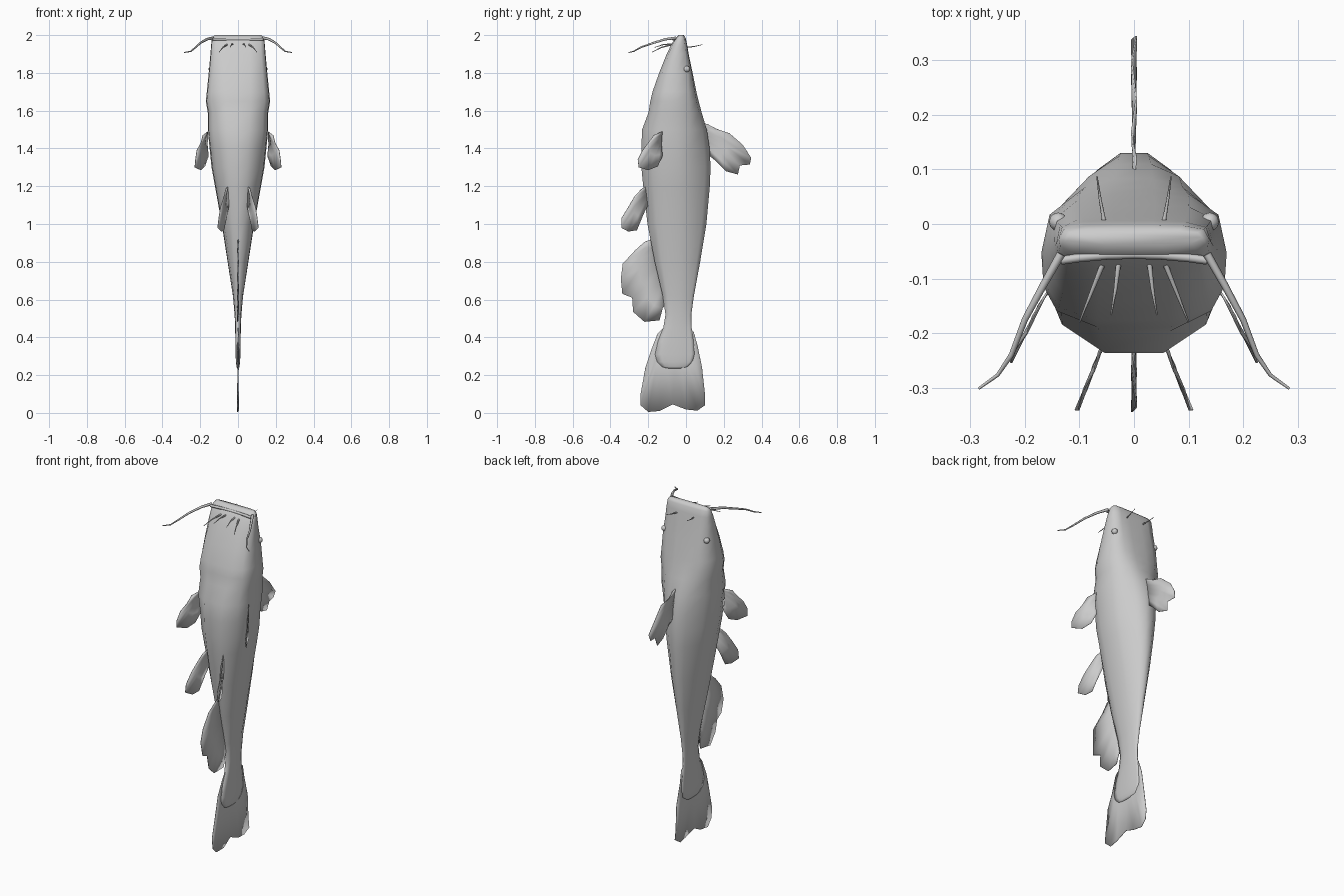
import bpy, bmesh, math
from mathutils import Vector

if "Cube" in bpy.data.objects:
    bpy.data.objects.remove(bpy.data.objects["Cube"])


def finish(name, bm, smooth=True):
    bmesh.ops.recalc_face_normals(bm, faces=bm.faces)
    me = bpy.data.meshes.new(name)
    bm.to_mesh(me)
    bm.free()
    for p in me.polygons:
        p.use_smooth = smooth
    ob = bpy.data.objects.new(name, me)
    bpy.context.collection.objects.link(ob)
    return ob


def fin(name, base, tips, xf=lambda y: 0.0, ripple=0.004, mirror=False):
    """Rippled fan sheet from a straight root to an outline of (y, z) tips."""
    bm = bmesh.new()
    a, b = Vector(base[0]), Vector(base[1])
    n, rows = len(tips), []
    for t in (0, 0.5, 1):
        row = []
        for i, tip in enumerate(tips):
            p = a.lerp(b, i / (n - 1)).lerp(Vector(tip), t)
            row.append(bm.verts.new((xf(p.x) + ripple * t * (-1) ** i, p.x, p.y)))
        rows.append(row)
    for r0, r1 in zip(rows, rows[1:]):
        for i in range(n - 1):
            bm.faces.new((r0[i], r0[i + 1], r1[i + 1], r1[i]))
    ob = finish(name, bm)
    if mirror:
        ob.modifiers.new("mirror", 'MIRROR')
    sol = ob.modifiers.new("thickness", 'SOLIDIFY')
    sol.thickness, sol.offset = 0.003, 0
    return ob


def strands(name, paths, radius, tip=0.3, sides=(1, -1)):
    """Tapered tubes along paths, repeated on each side."""
    cu = bpy.data.curves.new(name, 'CURVE')
    cu.dimensions = '3D'
    cu.bevel_depth, cu.bevel_resolution, cu.use_fill_caps = radius, 1, True
    for path in paths:
        for s in sides:
            sp = cu.splines.new('POLY')
            sp.points.add(len(path) - 1)
            for i, (x, y, z) in enumerate(path):
                sp.points[i].co = (s * x, y, z, 1)
                sp.points[i].radius = 1 - (1 - tip) * i / (len(path) - 1)
    ob = bpy.data.objects.new(name, cu)
    bpy.context.collection.objects.link(ob)


# Body: rings of (z, half width, belly y, back y), boxy at the head
sections = [
    (2.0, .125, -.038, -.012), (1.985, .138, -.056, -.002), (1.95, .142, -.078, .006),
    (1.9, .146, -.102, .014), (1.8, .155, -.142, .035), (1.7, .165, -.178, .055),
    (1.65, .17, -.19, .067), (1.59, .16, -.2, .083), (1.5, .16, -.235, .11),
    (1.4, .15, -.24, .125), (1.3, .14, -.24, .13), (1.2, .122, -.23, .126),
    (1.0, .086, -.207, .108), (.8, .055, -.168, .075), (.62, .027, -.125, .042),
    (.52, .018, -.11, .028), (.45, .015, -.122, .03), (.38, .014, -.15, .04),
    (.31, .013, -.166, .045), (.27, .011, -.155, .034), (.245, .008, -.13, .008),
    (.235, .004, -.1, -.02)]
round_half = [(.18, 1), (.47, .84), (.88, .43), (1, .1), (.97, -.35), (.82, -.67), (.36, -.98)]
box_half = [(.25, 1), (.65, .96), (.93, .72), (1, .05), (.98, -.45), (.84, -.82), (.42, -1)]
bm = bmesh.new()
rings = []
for z, w, y0, y1 in sections:
    k = min(1, max(0, (z - 1.4) / 0.4))
    half = [(a[0] * (1 - k) + b[0] * k, a[1] * (1 - k) + b[1] * k)
            for a, b in zip(round_half, box_half)]
    loop = half + [(-x, y) for x, y in reversed(half)]
    rings.append([bm.verts.new((x * w, (y0 + y1) / 2 + y * (y1 - y0) / 2, z)) for x, y in loop])
for r0, r1 in zip(rings, rings[1:]):
    for i in range(len(r0)):
        j = (i + 1) % len(r0)
        bm.faces.new((r0[i], r0[j], r1[j], r1[i]))
bm.faces.new(rings[0])
bm.faces.new(rings[-1])
finish("body", bm)

# Lower lip along the mouth
strands("lower_lip", [[(x, -.056 - 1.0 * x * x * .6, 1.978) for x in
                       (-.134, -.1, -.05, 0, .05, .1, .134)]], .008, 1, (1,))

# Eyes
bm = bmesh.new()
for s in (1, -1):
    geo = bmesh.ops.create_uvsphere(bm, u_segments=12, v_segments=8, radius=.017)
    bmesh.ops.translate(bm, verts=geo['verts'], vec=(s * .139, .004, 1.82))
finish("eyes", bm)

# Barbels
strands("long_barbels", [[(.134, -.055, 1.985), (.165, -.11, 1.978), (.2, -.175, 1.958),
                          (.225, -.24, 1.935), (.25, -.277, 1.914), (.285, -.302, 1.908)]], .008)
strands("chin_barbels", [[(.028, -.07, 1.952), (.034, -.12, 1.95), (.042, -.167, 1.935)],
                         [(.058, -.075, 1.95), (.08, -.13, 1.935), (.1, -.18, 1.91)]], .005)
strands("nose_barbels", [[(.054, 0, 1.935), (.062, .045, 1.94), (.068, .088, 1.95)]], .004)

# Single fins on the centre line
fin("dorsal_fin", [(.08, 1.54), (.1, 1.38)],
    [(.12, 1.525), (.17, 1.5), (.23, 1.48), (.3, 1.42), (.345, 1.35), (.338, 1.315),
     (.285, 1.31), (.275, 1.262), (.21, 1.28), (.165, 1.35)])
fin("anal_fin", [(-.18, .92), (-.1, .58)],
    [(-.22, .905), (-.27, .86), (-.335, .79), (-.345, .71), (-.337, .63), (-.285, .61),
     (-.28, .535), (-.22, .482), (-.14, .49), (-.125, .56)])
fin("tail_fin", [(-.12, .45), (.02, .45)],
    [(-.15, .42), (-.185, .33), (-.215, .24), (-.24, .1), (-.24, .04), (-.2, .005),
     (-.14, .01), (-.07, .045), (0, .018), (.06, .012), (.1, .04), (.1, .1),
     (.085, .24), (.06, .36), (.04, .43)], ripple=.003)

# Paired fins
fin("pectoral_fins", [(-.125, 1.49), (-.13, 1.42)],
    [(-.17, 1.47), (-.2, 1.43), (-.23, 1.39), (-.255, 1.34), (-.25, 1.3), (-.2, 1.285),
     (-.15, 1.305), (-.125, 1.36)],
    lambda y: .162 + (-.13 - y) * .53, .003, True)
fin("pelvic_fins", [(-.21, 1.2), (-.2, 1.1)],
    [(-.235, 1.185), (-.27, 1.15), (-.305, 1.09), (-.342, 1.03), (-.342, .98), (-.305, .96),
     (-.26, .967), (-.235, 1.04)],
    lambda y: .056 + (-.22 - y) * .4, .003, True)
